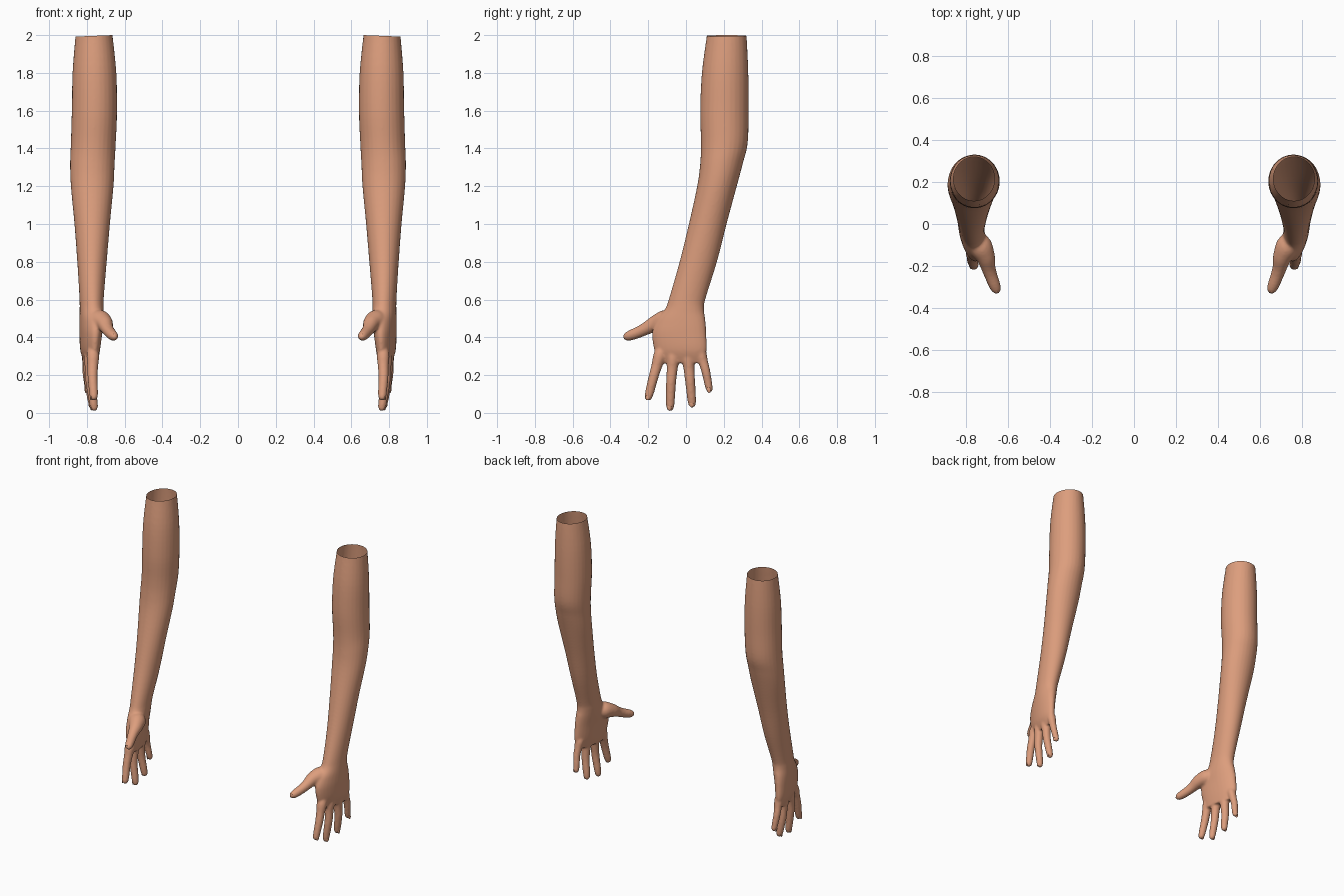
import bpy, bmesh, math
from mathutils import Vector

if "Cube" in bpy.data.objects:
    bpy.data.objects.remove(bpy.data.objects["Cube"])

skin = bpy.data.materials.new("skin")
skin.use_nodes = True
COLOUR = (0.72, 0.34, 0.205, 1)
skin.diffuse_color = COLOUR
skin.node_tree.nodes["Principled BSDF"].inputs["Base Color"].default_value = COLOUR


def spline(rows, steps=5):
    """Catmull-Rom curve through rows of equal length."""
    rows = [list(r) for r in rows]
    ext = [rows[0]] + rows + [rows[-1]]
    out = []
    for a, b, c, d in zip(ext, ext[1:], ext[2:], ext[3:]):
        for k in range(steps):
            t = k / steps
            out.append([q + 0.5 * t * (r - p + t * (2 * p - 5 * q + 4 * r - s + t * (3 * (q - r) + s - p)))
                        for p, q, r, s in zip(a, b, c, d)])
    return out + [rows[-1]]


def loft(bm, rows, upright=False, sides=28):
    """Closed tube through rows of x, y, z, radius across, radius along, tilt."""
    rows = spline(rows)
    centres = [Vector(r[:3]) for r in rows]
    rings = []
    for i, r in enumerate(rows):
        u = Vector((1, -r[5], 0)).normalized()
        if upright:
            axis = Vector((0, 0, 1))
        else:
            axis = (centres[min(i + 1, len(rows) - 1)] - centres[max(i - 1, 0)]).normalized()
        v = axis.cross(u).normalized()
        u = v.cross(axis)
        rings.append([bm.verts.new(centres[i] + u * r[3] * math.cos(a) + v * r[4] * math.sin(a))
                      for a in (2 * math.pi * k / sides for k in range(sides))])
    faces = [bm.faces.new(rings[0]), bm.faces.new(rings[-1])]
    for lo, hi in zip(rings, rings[1:]):
        for k in range(sides):
            n = (k + 1) % sides
            faces.append(bm.faces.new((lo[k], lo[n], hi[n], hi[k])))
    bmesh.ops.recalc_face_normals(bm, faces=faces)


def make_object(name, bm):
    mesh = bpy.data.meshes.new(name)
    bm.to_mesh(mesh)
    bm.free()
    ob = bpy.data.objects.new(name, mesh)
    bpy.context.collection.objects.link(ob)
    return ob


# Arm and palm, from above the cut down to the knuckles
ARM = [
    (0.762, 0.215, 2.06, 0.09, 0.097, 0),
    (0.762, 0.215, 1.99, 0.099, 0.106, 0),
    (0.760, 0.207, 1.80, 0.116, 0.123, 0),
    (0.760, 0.203, 1.60, 0.120, 0.128, 0),
    (0.766, 0.203, 1.43, 0.119, 0.124, 0),
    (0.771, 0.188, 1.32, 0.118, 0.113, 0),
    (0.772, 0.164, 1.20, 0.113, 0.105, 0),
    (0.772, 0.115, 1.00, 0.094, 0.100, 0),
    (0.773, 0.065, 0.80, 0.078, 0.099, 0),
    (0.775, 0.008, 0.61, 0.064, 0.097, 0.1),
    (0.775, -0.008, 0.55, 0.062, 0.104, 0.15),
    (0.775, -0.027, 0.49, 0.060, 0.132, 0.2),
    (0.779, -0.036, 0.42, 0.054, 0.146, 0.2),
    (0.783, -0.029, 0.33, 0.045, 0.141, 0.2),
    (0.778, -0.025, 0.265, 0.028, 0.115, 0.2),
]
# Each finger: knuckle, middle joint, tip
FINGERS = {
    "index": ((0.768, -0.137, 0.31), (0.770, -0.172, 0.19), (0.762, -0.204, 0.065)),
    "middle": ((0.782, -0.068, 0.30), (0.780, -0.079, 0.16), (0.759, -0.085, 0.008)),
    "ring": ((0.791, 0.010, 0.30), (0.788, 0.022, 0.165), (0.768, 0.034, 0.028)),
    "little": ((0.798, 0.077, 0.32), (0.801, 0.105, 0.22), (0.790, 0.127, 0.108)),
}

bm = bmesh.new()
loft(bm, ARM, upright=True)
for name, points in FINGERS.items():
    base, mid, tip = map(Vector, points)
    root = base + (base - mid) * 0.5
    size = 0.023 if name == "little" else 0.026
    path = [(root, 0.7), (base, 1.3), (base.lerp(mid, 0.5), 1.12), (mid, 1.02),
            (mid.lerp(tip, 0.6), 0.92), (mid.lerp(tip, 0.87), 0.78), (mid.lerp(tip, 0.96), 0.5), (tip, 0.1)]
    loft(bm, [(*p, size * s, size * s, 0.2) for p, s in path], sides=16)

# Thumb with its fleshy base
THUMB = [
    (0.765, -0.04, 0.49, 0.03), (0.735, -0.10, 0.49, 0.056), (0.708, -0.155, 0.475, 0.046),
    (0.695, -0.205, 0.45, 0.035), (0.682, -0.245, 0.43, 0.031), (0.665, -0.29, 0.412, 0.028),
    (0.654, -0.318, 0.402, 0.021), (0.649, -0.332, 0.397, 0.004),
]
loft(bm, [(x, y, z, r, r, 0.3) for x, y, z, r in THUMB], sides=16)

# Fuse into one skin and soften the joins
source = make_object("arm_source", bm)
remesh = source.modifiers.new("fuse", "REMESH")
remesh.mode = "VOXEL"
remesh.voxel_size = 0.007
soften = source.modifiers.new("soften", "SMOOTH")
soften.factor = 0.5
soften.iterations = 6
fused = bpy.data.meshes.new_from_object(source.evaluated_get(bpy.context.evaluated_depsgraph_get()))
bpy.data.objects.remove(source)

# Cut the open top, slightly sloped, then make both sides
for name, side in (("left_arm", 1), ("right_arm", -1)):
    bm = bmesh.new()
    bm.from_mesh(fused)
    bmesh.ops.bisect_plane(bm, geom=bm.verts[:] + bm.edges[:] + bm.faces[:],
                           plane_co=(0.762, 0.215, 1.996), plane_no=(0.04, 0, 1), clear_outer=True)
    if side < 0:
        for v in bm.verts:
            v.co.x = -v.co.x
        bmesh.ops.reverse_faces(bm, faces=bm.faces[:])
    for f in bm.faces:
        f.smooth = True
        f.material_index = 0
    arm = make_object(name, bm)
    arm.data.materials.append(skin)

    # Nails lie on the outer side of each fingertip
    for finger, points in list(FINGERS.items()) + [("thumb", None)]:
        if points:
            mid, tip = Vector(points[1]), Vector(points[2])
            out, spot = Vector((1, -0.2, 0)), mid.lerp(tip, 0.86)
        else:
            mid, tip = Vector(THUMB[4][:3]), Vector(THUMB[7][:3])
            out, spot = Vector((0.4, -0.2, 1)), mid.lerp(tip, 0.72)
        axis = (tip - mid).normalized()
        out = (out - axis * out.dot(axis)).normalized()
        across = axis.cross(out)
        spot += out * 0.017
        nail = bmesh.new()
        bmesh.ops.create_uvsphere(nail, u_segments=12, v_segments=8, radius=1)
        for v in nail.verts:
            v.co = spot + axis * v.co.x * 0.016 + across * v.co.y * 0.011 + out * v.co.z * 0.004
            v.co.x *= side
        bmesh.ops.recalc_face_normals(nail, faces=nail.faces[:])
        for f in nail.faces:
            f.smooth = True
        ob = make_object(name.replace("arm", finger) + "_nail", nail)
        ob.data.materials.append(skin)
bpy.data.meshes.remove(fused)
